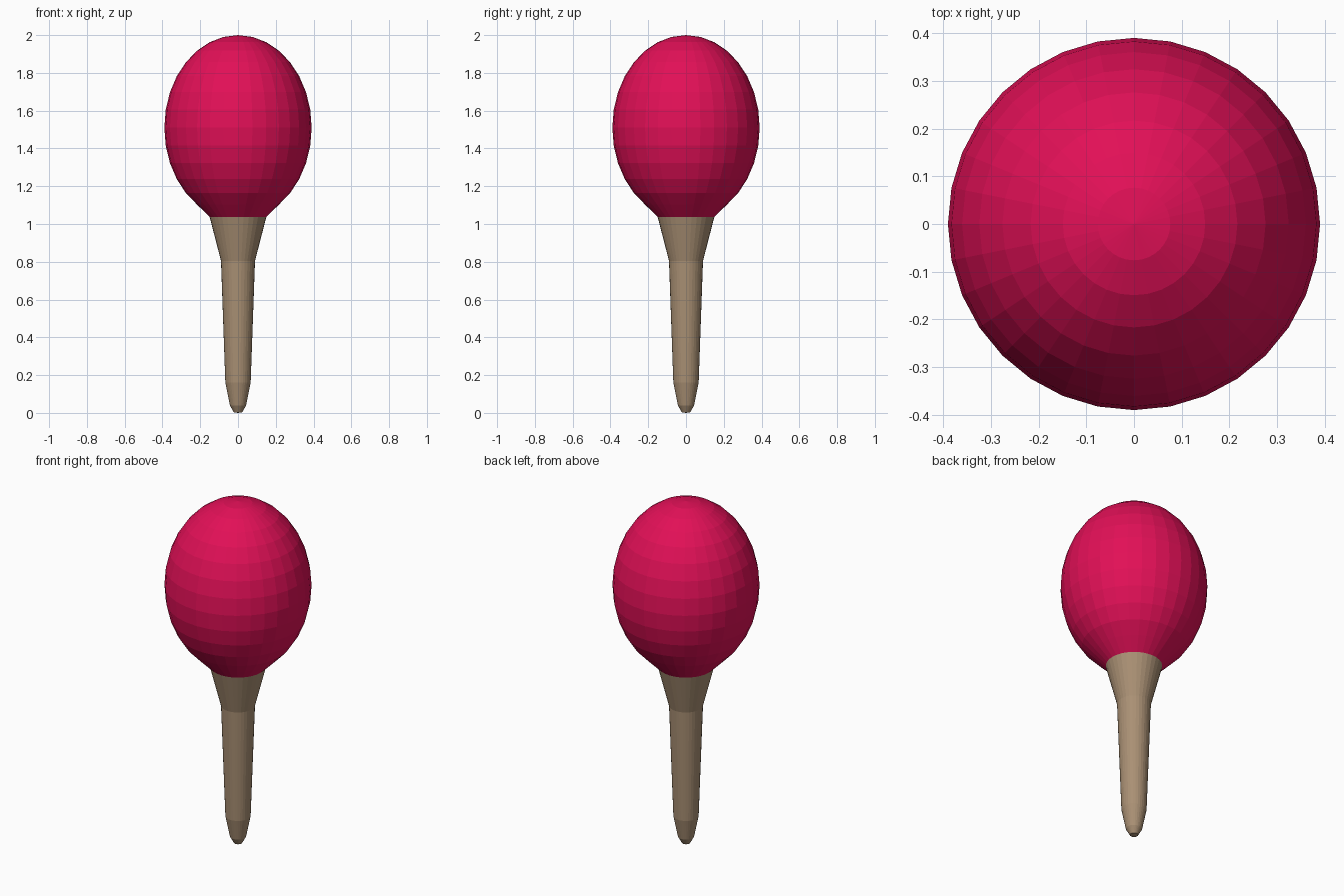
import bpy, bmesh, math

if "Cube" in bpy.data.objects:
    bpy.data.objects.remove(bpy.data.objects["Cube"])

SIDES = 32


def material(name, rgb):
    m = bpy.data.materials.new(name)
    m.diffuse_color = (*rgb, 1.0)
    m.use_nodes = True
    m.node_tree.nodes["Principled BSDF"].inputs["Base Color"].default_value = m.diffuse_color
    return m


def lathe(name, profile, mat):
    """Revolve (radius, z) points around z; a radius of 0 makes a pole."""
    bm = bmesh.new()
    rings = []
    for r, z in profile:
        if r == 0:
            rings.append([bm.verts.new((0, 0, z))] * SIDES)
        else:
            rings.append([bm.verts.new((r * math.sin(2 * math.pi * i / SIDES),
                                        r * math.cos(2 * math.pi * i / SIDES), z))
                          for i in range(SIDES)])
    for a, b in zip(rings, rings[1:]):
        for i in range(SIDES):
            j = (i + 1) % SIDES
            bm.faces.new(list(dict.fromkeys((a[i], a[j], b[j], b[i]))))
    bmesh.ops.recalc_face_normals(bm, faces=bm.faces)
    me = bpy.data.meshes.new(name)
    bm.to_mesh(me)
    bm.free()
    me.materials.append(mat)
    ob = bpy.data.objects.new(name, me)
    bpy.context.collection.objects.link(ob)
    return ob


red = material("crimson", (0.76, 0.005, 0.095))
wood = material("tan wood", (0.40, 0.28, 0.175))

# Egg-shaped head: sphere rings from the top pole, ending at the neck seam
step = math.pi / 16
head = [(0.39 * math.sin(i * step), 1.51 + 0.49 * math.cos(i * step)) for i in range(1, 14)]
lathe("shaker_head", [(0, 2.0)] + head + [(0.15, 1.037), (0, 1.037)], red)

# Tapered handle with rounded tip and flared neck
lathe("handle", [(0, 0), (0.022, 0.003), (0.043, 0.04), (0.067, 0.16),
                 (0.09, 0.805), (0.15, 1.037)], wood)
